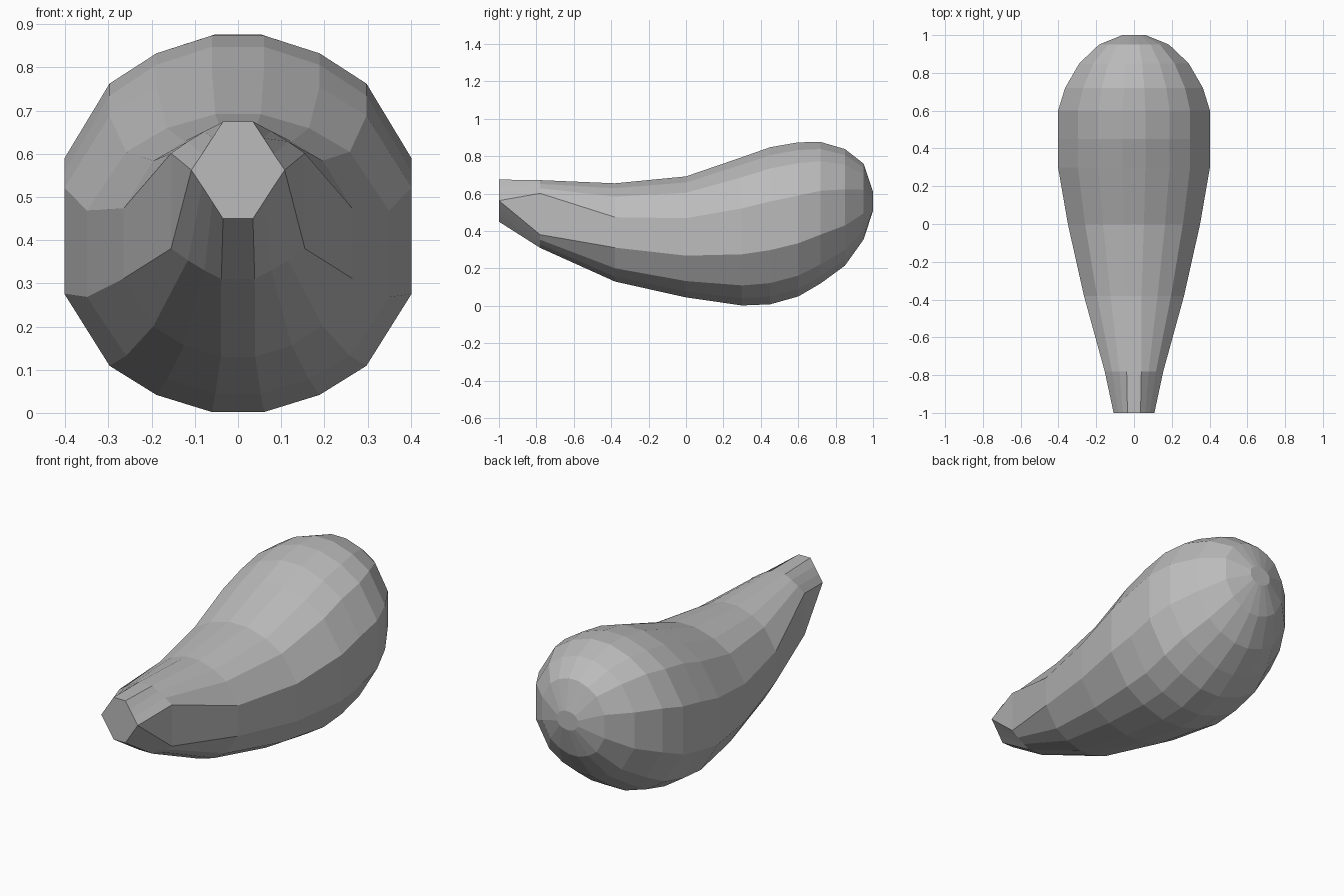
import bpy, bmesh

if "Cube" in bpy.data.objects:
    bpy.data.objects.remove(bpy.data.objects["Cube"])

# One quarter of the ring outline, as fractions of half width and half height
ROUND = [(.15, 1), (.47, .9), (.74, .73), (1, .31)]
BOXY = [(.25, 1), (.5, .89), (.75, .76), (1, .61)]
HEXA = [(.32, 1), (.55, .66), (.77, .33), (1, 0)]

# Stations along the body: y, bottom z, top z, half width, outline
STATIONS = [
    (-1.0, .45, .675, .108, HEXA),
    (-.78, .31, .672, .155, BOXY),
    (-.38, .13, .655, .265, ROUND),
    (0.0, .045, .692, .35, ROUND),
    (.30, .002, .795, .402, ROUND),
    (.45, .008, .848, .402, ROUND),
    (.60, .05, .874, .402, ROUND),
    (.72, .12, .876, .365, ROUND),
    (.85, .215, .838, .29, ROUND),
    (.95, .355, .76, .185, ROUND),
    (1.0, .51, .61, .062, ROUND),
]


def ring(y, z0, z1, w, quarter):
    """Mirror a quarter outline into a full ring."""
    half = quarter + [(x, -z) for x, z in reversed(quarter)]
    full = half + [(-x, z) for x, z in reversed(half)]
    c, h = (z0 + z1) / 2, (z1 - z0) / 2
    return [(x * w, y, c + z * h) for x, z in full]


# Curved tapering body, lofted through the rings
bm = bmesh.new()
rings = [[bm.verts.new(p) for p in ring(*s)] for s in STATIONS]
n = len(rings[0])
for a, b in zip(rings, rings[1:]):
    for i in range(n):
        j = (i + 1) % n
        bm.faces.new((a[i], a[j], b[j], b[i]))
bm.faces.new(rings[0])
bm.faces.new(rings[-1])
bmesh.ops.remove_doubles(bm, verts=bm.verts[:], dist=.0005)
bmesh.ops.recalc_face_normals(bm, faces=bm.faces[:])

mesh = bpy.data.meshes.new("curved_body")
bm.to_mesh(mesh)
bm.free()
body = bpy.data.objects.new("curved_body", mesh)
bpy.context.collection.objects.link(body)

# Single plain grey
grey = bpy.data.materials.new("plain_grey")
grey.diffuse_color = (.5, .5, .5, 1)
grey.use_nodes = True
grey.node_tree.nodes["Principled BSDF"].inputs["Base Color"].default_value = grey.diffuse_color
mesh.materials.append(grey)
